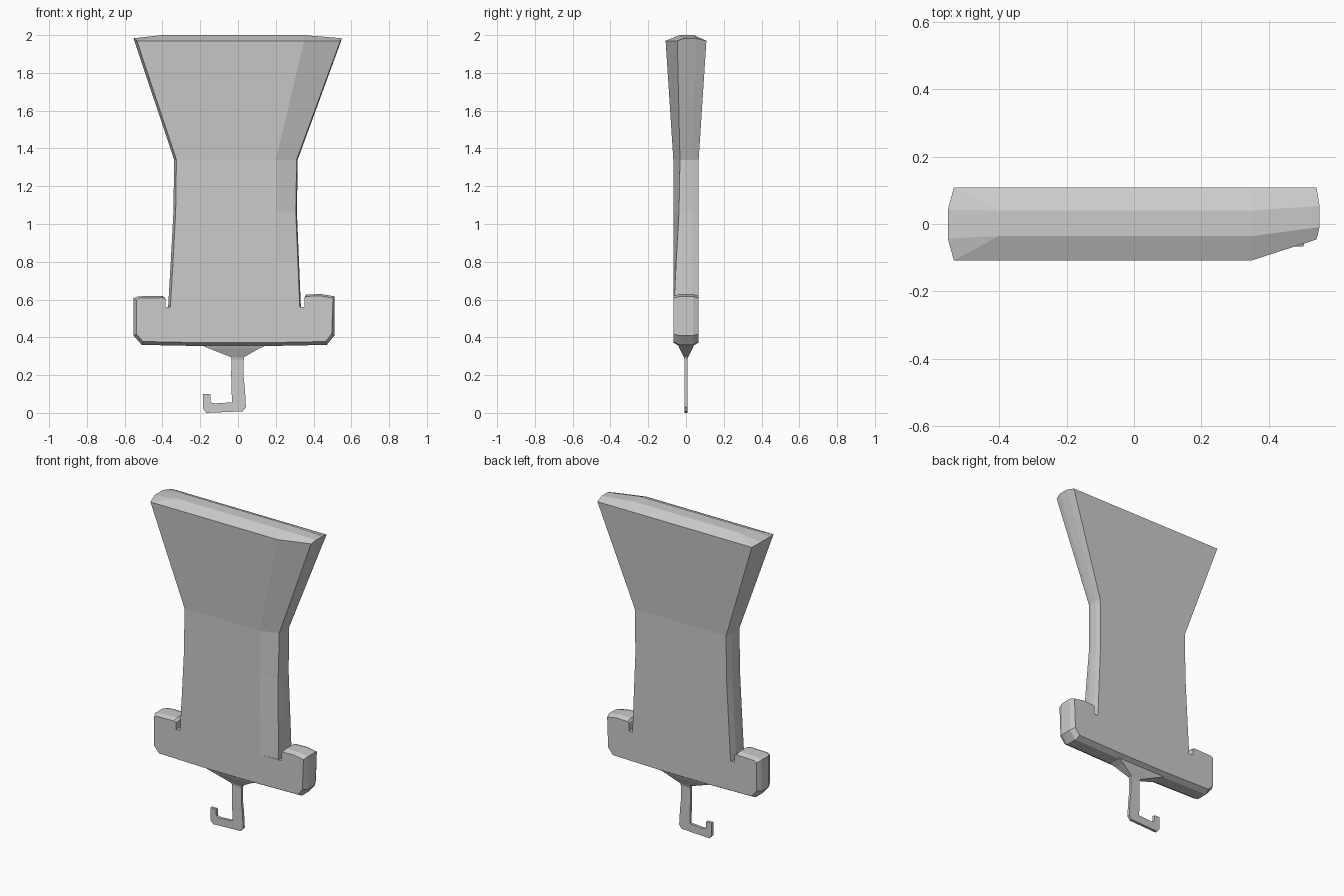
import bpy

if "Cube" in bpy.data.objects:
    bpy.data.objects.remove(bpy.data.objects["Cube"])


def make(name, verts, faces):
    me = bpy.data.meshes.new(name)
    me.from_pydata(verts, [], faces)
    me.update()
    ob = bpy.data.objects.new(name, me)
    bpy.context.collection.objects.link(ob)
    return ob


def loft(rings, bottom=True, top=True):
    """Verts and faces skinning a list of equal-length rings."""
    n = len(rings[0])
    verts = [v for r in rings for v in r]
    faces = [(k * n + i, k * n + (i + 1) % n, (k + 1) * n + (i + 1) % n, (k + 1) * n + i)
             for k in range(len(rings) - 1) for i in range(n)]
    if bottom:
        faces.append(tuple(reversed(range(n))))
    if top:
        faces.append(tuple(range(len(verts) - n, len(verts))))
    return verts, faces


def body_ring(z, xl, xr, xc, h, yc, edge, rise=0.0):
    """Flat bar section with narrow side chamfers and one wide front-right chamfer."""
    m = h * 0.4
    return [(xl + edge, -h, z), (xc, -h, z), (xr - edge / 2, -yc, z),
            (xr, -yc * 0.2, z + rise), (xr, h * 0.5, z + rise), (xr - edge / 2, h, z),
            (xc, h, z), (xl + edge, h, z), (xl, m, z + rise), (xl, -m, z + rise)]


# Body: straight lower panel that flares towards the top
rings = [body_ring(0.56, -0.37, 0.333, 0.2, 0.067, 0.064, 0.012),
         body_ring(0.80, -0.356, 0.323, 0.2, 0.067, 0.052, 0.012),
         body_ring(1.06, -0.342, 0.312, 0.2, 0.067, 0.037, 0.012),
         body_ring(1.34, -0.338, 0.316, 0.2, 0.067, 0.032, 0.012),
         body_ring(1.97, -0.553, 0.551, 0.35, 0.108, 0.046, 0.018, 0.013)]
verts, faces = loft(rings, top=False)

# Faceted cap on the flared end
b, t = 40, len(verts)
verts += [(-0.4, -0.036, 2.0), (0.35, -0.036, 2.0), (0.35, 0.04, 2.0), (-0.4, 0.04, 2.0)]
faces += [(b, b + 1, t + 1, t), (b + 1, b + 2, b + 3, t + 1), (b + 3, b + 4, t + 2, t + 1),
          (b + 4, b + 5, b + 6, t + 2), (b + 6, b + 7, t + 3, t + 2), (b + 7, b + 8, t + 3),
          (b + 8, b + 9, t, t + 3), (b + 9, b, t), (t, t + 1, t + 2, t + 3)]
make("body", verts, faces)

# Guard: wide foot with raised ends and slots beside the body (outer x, z, inset x, z)
guard = [(-0.385, 0.56, 0, 0), (-0.385, 0.605, 0, 0), (-0.40, 0.62, 0, -0.01),
         (-0.53, 0.617, 0.006, -0.01), (-0.553, 0.607, 0.015, -0.01),
         (-0.553, 0.41, 0.015, 0.008), (-0.51, 0.36, 0.006, 0.018),
         (-0.2, 0.354, 0, 0.018), (0.16, 0.354, 0, 0.018),
         (0.47, 0.36, -0.006, 0.018), (0.511, 0.41, -0.015, 0.008),
         (0.511, 0.617, -0.008, -0.01), (0.44, 0.629, 0, -0.01),
         (0.36, 0.627, 0, -0.01), (0.352, 0.61, 0, 0), (0.352, 0.56, 0, 0)]
layers = [(-0.067, 1), (-0.036, 0), (0.036, 0), (0.067, 1)]
g_rings = [[(x + k * dx, y, z + k * dz) for x, z, dx, dz in reversed(guard)] for y, k in layers]
make("guard", *loft(g_rings[::-1]))


# Funnel: tapered mount under the guard
def rect(z, x0, x1, h):
    return [(x0, -h, z), (x1, -h, z), (x1, h, z), (x0, h, z)]


make("hook_mount", *loft([rect(0.28, -0.033, 0.03, 0.008), rect(0.295, -0.038, 0.032, 0.012),
                          rect(0.34, -0.15, 0.11, 0.034), rect(0.36, -0.2, 0.155, 0.042)]))

# Hook: thin bent strip
hook = [(-0.035, 0.29), (-0.036, 0.2), (-0.032, 0.056), (-0.12, 0.05), (-0.145, 0.055),
        (-0.147, 0.1), (-0.184, 0.1), (-0.184, 0.02), (-0.168, 0.0), (0.025, 0.008),
        (0.042, 0.03), (0.037, 0.12), (0.029, 0.2), (0.029, 0.29)]
make("hook", *loft([[(x, y, z) for x, z in hook] for y in (0.008, -0.009)]))

# Consistent outward faces
import bmesh
for ob in bpy.data.objects:
    bm = bmesh.new()
    bm.from_mesh(ob.data)
    bmesh.ops.recalc_face_normals(bm, faces=bm.faces)
    bm.to_mesh(ob.data)
    bm.free()
